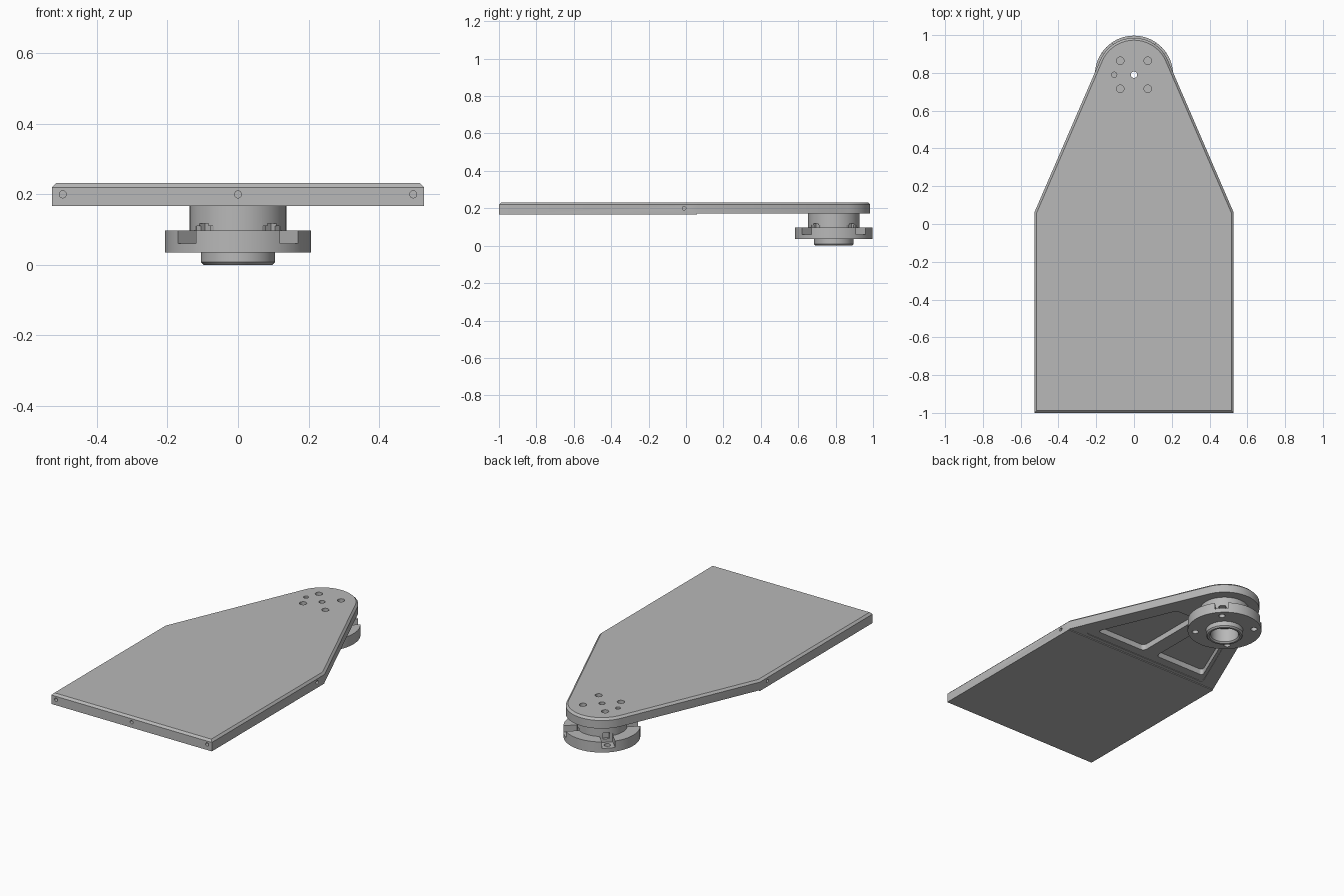
import bpy, bmesh
from math import sin, cos, pi, atan2, acos, hypot, radians
from mathutils import Matrix, Vector

if "Cube" in bpy.data.objects:
    bpy.data.objects.remove(bpy.data.objects["Cube"])

metal = bpy.data.materials.new("grey metal")
metal.use_nodes = True
GREY = (0.48, 0.48, 0.48, 1)
metal.diffuse_color = GREY
metal.node_tree.nodes["Principled BSDF"].inputs["Base Color"].default_value = GREY

HUB_Y = 0.79
BOTTOM, TOP = 0.167, 0.232
UNDER = 0.172          # underside of the tapered end
TIP_R = 0.195
HALF_W, SHOULDER = 0.528, 0.06


def finish(name, bm):
    bmesh.ops.recalc_face_normals(bm, faces=bm.faces[:])
    mesh = bpy.data.meshes.new(name)
    bm.to_mesh(mesh)
    bm.free()
    mesh.materials.append(metal)
    ob = bpy.data.objects.new(name, mesh)
    bpy.context.collection.objects.link(ob)
    return ob


def prism(name, outline, z0, z1, corner=0, chamfer=0):
    """Extruded outline with optional rounded corners and chamfered top rim."""
    bm = bmesh.new()
    face = bm.faces.new([bm.verts.new((x, y, z0)) for x, y in outline])
    ext = bmesh.ops.extrude_face_region(bm, geom=[face])
    top = [v for v in ext["geom"] if isinstance(v, bmesh.types.BMVert)]
    bmesh.ops.translate(bm, verts=top, vec=(0, 0, z1 - z0))
    if corner:
        upright = [e for e in bm.edges if abs(e.verts[0].co.z - e.verts[1].co.z) > 1e-4]
        bmesh.ops.bevel(bm, geom=upright, offset=corner, segments=6, profile=0.5, affect='EDGES')
    if chamfer:
        rim = [e for e in bm.edges if all(abs(v.co.z - z1) < 1e-5 for v in e.verts)]
        bmesh.ops.bevel(bm, geom=rim, offset=chamfer, segments=1, affect='EDGES')
    return finish(name, bm)


def rod(name, radius, start, end, sides=24):
    """Cylinder between two points."""
    a, b = Vector(start), Vector(end)
    turn = (b - a).to_track_quat('Z', 'Y').to_matrix().to_4x4()
    bm = bmesh.new()
    bmesh.ops.create_cone(bm, cap_ends=True, segments=sides, radius1=radius, radius2=radius,
                          depth=(b - a).length, matrix=Matrix.Translation((a + b) / 2) @ turn)
    return finish(name, bm)


def lathe(name, profile, sides=72):
    """Closed profile of (radius, height) spun around the hub axis."""
    bm = bmesh.new()
    rings = []
    for r, z in profile:
        rings.append([bm.verts.new((r * cos(2 * pi * i / sides), HUB_Y + r * sin(2 * pi * i / sides), z))
                      for i in range(sides)])
    for a, b in zip(rings, rings[1:]):
        for i in range(sides):
            j = (i + 1) % sides
            bm.faces.new((a[i], a[j], b[j], b[i]))
    bm.faces.new(rings[0])
    bm.faces.new(rings[-1])
    return finish(name, bm)


def slot(name, r0, r1, width, z0, z1, angle):
    """Radial slot cutter."""
    c, s = cos(angle), sin(angle)
    pts = [(r0, -width / 2), (r1, -width / 2), (r1, width / 2), (r0, width / 2)]
    return prism(name, [(x * c - y * s, HUB_Y + x * s + y * c) for x, y in pts], z0, z1)


def cut(target, cutters):
    for c in cutters:
        c.hide_render = True
        mod = target.modifiers.new("cut", 'BOOLEAN')
        mod.operation, mod.solver, mod.object = 'DIFFERENCE', 'EXACT', c
        bpy.context.view_layer.objects.active = target
        bpy.ops.object.modifier_apply(modifier=mod.name)
        bpy.data.objects.remove(c)


def smooth(ob):
    bpy.ops.object.select_all(action='DESELECT')
    ob.select_set(True)
    bpy.context.view_layer.objects.active = ob
    bpy.ops.object.shade_smooth_by_angle(angle=radians(25))


# plate: rectangle tapering to a rounded tip
drop = SHOULDER - HUB_Y
tangent = atan2(drop, HALF_W) + acos(TIP_R / hypot(HALF_W, drop))
STEPS = 40
arc = [tangent + (pi - 2 * tangent) * i / STEPS for i in range(STEPS + 1)]
outline = [(-HALF_W, SHOULDER), (-HALF_W, -1), (HALF_W, -1), (HALF_W, SHOULDER)]
outline += [(TIP_R * cos(a), HUB_Y + TIP_R * sin(a)) for a in arc]
plate = prism("tapered_plate", outline, BOTTOM, TOP, chamfer=0.012)


def top_holes():
    """Four bolt holes, a dowel hole and the centre hole."""
    spots = [(sx * 0.073, sy * 0.074, 0.02, 0.15) for sx in (-1, 1) for sy in (-1, 1)]
    spots += [(-0.105, 0, 0.014, 0.15), (0, 0, 0.017, 0.05)]
    return [rod("hole", r, (x, HUB_Y + y, z), (x, HUB_Y + y, 0.3)) for x, y, r, z in spots]


# underside step, shallow recess and two lightening pockets
cutters = [prism("step", [(-1, SHOULDER), (1, SHOULDER), (1, 1.2), (-1, 1.2)], 0.1, UNDER),
           prism("recess", [(-0.43, 0.085), (0.43, 0.085), (0.19, 0.64), (-0.19, 0.64)],
                 0.1, UNDER + 0.003, corner=0.03)]
for s in (-1, 1):
    cutters.append(prism("pocket", [(s * 0.045, 0.14), (s * 0.385, 0.14), (s * 0.19, 0.6), (s * 0.045, 0.6)],
                         0.1, UNDER + 0.037, corner=0.025))
    # side edge holes
    cutters.append(rod("edge hole", 0.01, (s * 0.47, -0.01, 0.2), (s * 0.6, -0.01, 0.2), 16))
# front edge holes
for x in (-0.497, 0, 0.497):
    cutters.append(rod("edge hole", 0.01, (x, -1.1, 0.2), (x, -0.94, 0.2), 16))
cut(plate, cutters + top_holes())
smooth(plate)

# hub: neck, flange and bored spigot in one turned part
hub = lathe("flanged_hub", [
    (0.137, 0.18), (0.137, 0.098), (0.207, 0.098), (0.207, 0.035), (0.105, 0.035),
    (0.105, 0.008), (0.097, 0), (0.086, 0), (0.078, 0.008), (0.078, 0.09)])
cutters = []
for k in range(4):
    a = pi / 4 + k * pi / 2
    x, y = 0.165 * cos(a), HUB_Y + 0.165 * sin(a)
    cutters += [slot("screw seat", 0.13, 0.25, 0.072, 0.06, 0.11, a),
                slot("neck notch", 0.115, 0.16, 0.036, 0.08, 0.118, a),
                rod("screw hole", 0.018, (x, y, 0.01), (x, y, 0.09))]
cut(hub, cutters + top_holes())
smooth(hub)
